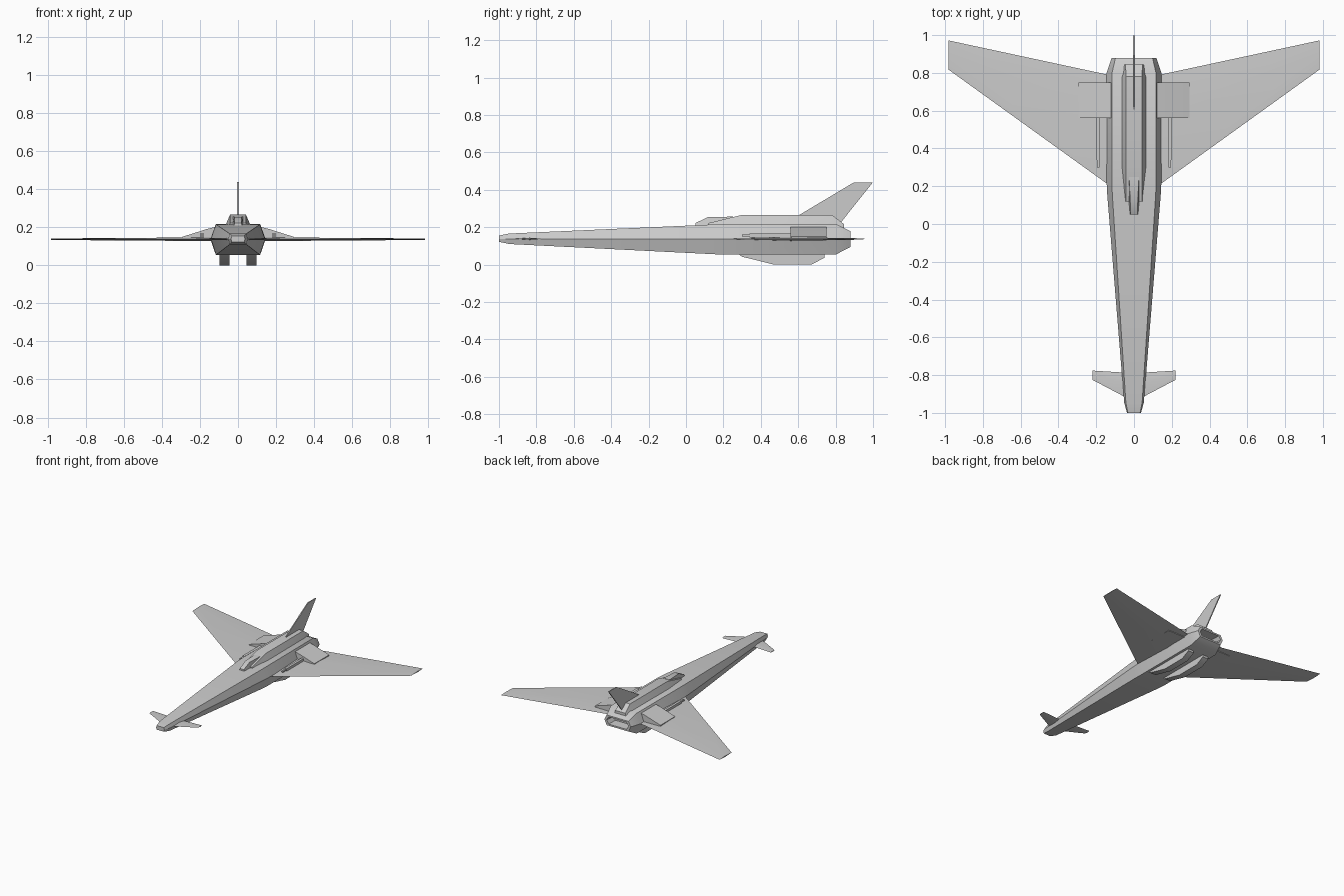
import bpy, math

if "Cube" in bpy.data.objects:
    bpy.data.objects.remove(bpy.data.objects["Cube"])


def mesh(name, verts, faces, mirror=False, smooth=True):
    me = bpy.data.meshes.new(name)
    me.from_pydata(verts, [], faces)
    ob = bpy.data.objects.new(name, me)
    bpy.context.collection.objects.link(ob)
    bpy.ops.object.select_all(action='DESELECT')
    bpy.context.view_layer.objects.active = ob
    ob.select_set(True)
    bpy.ops.object.mode_set(mode='EDIT')
    bpy.ops.mesh.select_all(action='SELECT')
    bpy.ops.mesh.normals_make_consistent(inside=False)
    bpy.ops.object.mode_set(mode='OBJECT')
    if mirror:
        m = ob.modifiers.new("mirror", 'MIRROR')
        m.merge_threshold = 0.0001
        bpy.ops.object.modifier_apply(modifier=m.name)
    if smooth:
        bpy.ops.object.shade_smooth_by_angle(angle=math.radians(30))
    return ob


def loft(name, rings, mirror=False, smooth=True):
    """Skin a list of equal-length rings and cap both ends."""
    n = len(rings[0])
    verts = [p for r in rings for p in r]
    faces = [(i * n + j, i * n + (j + 1) % n, (i + 1) * n + (j + 1) % n, (i + 1) * n + j)
             for i in range(len(rings) - 1) for j in range(n)]
    faces += [tuple(range(n)), tuple(range((len(rings) - 1) * n, len(rings) * n))]
    return mesh(name, verts, faces, mirror, smooth)


def hexagon(y, half, flat, low, mid, high):
    return [(half, y, mid), (flat, y, high), (-flat, y, high),
            (-half, y, mid), (-flat, y, low), (flat, y, low)]


def trapezoid(y, wide, narrow, low, high):
    return [(-wide, y, low), (wide, y, low), (narrow, y, high), (-narrow, y, high)]


def extrude_x(name, profile, x0, x1, mirror=False):
    return loft(name, [[(x, y, z) for y, z in profile] for x in (x0, x1)], mirror)


# Tapering six-sided hull, ending in a recessed exhaust slot
loft("hull", [hexagon(*s) for s in (
    (-1.0, 0.037, 0.032, 0.122, 0.138, 0.155),
    (-0.945, 0.052, 0.043, 0.110, 0.138, 0.166),
    (0.16, 0.142, 0.115, 0.055, 0.138, 0.215),
    (0.22, 0.145, 0.116, 0.053, 0.138, 0.216),
    (0.80, 0.145, 0.116, 0.053, 0.138, 0.218),
    (0.88, 0.118, 0.098, 0.095, 0.138, 0.178),
    (0.88, 0.098, 0.080, 0.108, 0.138, 0.166),
    (0.80, 0.090, 0.075, 0.110, 0.138, 0.164))])

# Dorsal spine
loft("dorsal_spine", [trapezoid(*s) for s in (
    (0.12, 0.048, 0.042, 0.20, 0.222),
    (0.30, 0.070, 0.042, 0.20, 0.266),
    (0.78, 0.070, 0.042, 0.20, 0.266),
    (0.845, 0.056, 0.045, 0.18, 0.216))])

# Cockpit canopy
loft("canopy", [trapezoid(*s) for s in (
    (0.05, 0.022, 0.018, 0.205, 0.222),
    (0.12, 0.029, 0.020, 0.205, 0.255),
    (0.25, 0.031, 0.026, 0.205, 0.256))])


# Thin swept surfaces with a diamond section
def blade(name, root, tip, z):
    rings = []
    for x, front, back, t in (root, tip):
        mid = front + (back - front) * 0.6
        rings.append([(x, front, z), (x, mid, z + t), (x, back, z), (x, mid, z - t)])
    return loft(name, rings, mirror=True)


blade("wings", (0.09, 0.175, 0.780, 0.010), (0.983, 0.818, 0.972, 0.004), 0.137)
blade("nose_canards", (0.03, -0.925, -0.788, 0.006), (0.22, -0.825, -0.776, 0.003), 0.138)

# Tail fin
extrude_x("tail_fin", [(0.60, 0.262), (0.895, 0.438), (0.998, 0.438), (0.82, 0.215)], -0.004, 0.004)

# Wedge-shaped engine pods on the wing roots
pod = [(0.10, 0.13), (0.295, 0.13), (0.295, 0.149), (0.165, 0.19), (0.10, 0.207)]
loft("engine_pods", [[(x, y, z) for x, z in pod] for y in (0.56, 0.75)], mirror=True)


# Stepped gun barrels in front of the pods
def box_ring(y, x, z, h):
    return [(x - h, y, z - h), (x + h, y, z - h), (x + h, y, z + h), (x - h, y, z + h)]


loft("gun_barrels", [box_ring(y, 0.189, 0.156, h) for y, h in (
    (0.30, 0.006), (0.34, 0.006), (0.34, 0.010), (0.58, 0.010))], mirror=True)

# Belly skids
extrude_x("belly_skids", [(0.28, 0.056), (0.30, 0.042), (0.47, 0.0), (0.67, 0.0),
                          (0.74, 0.036), (0.74, 0.065)], 0.044, 0.096, mirror=True)
